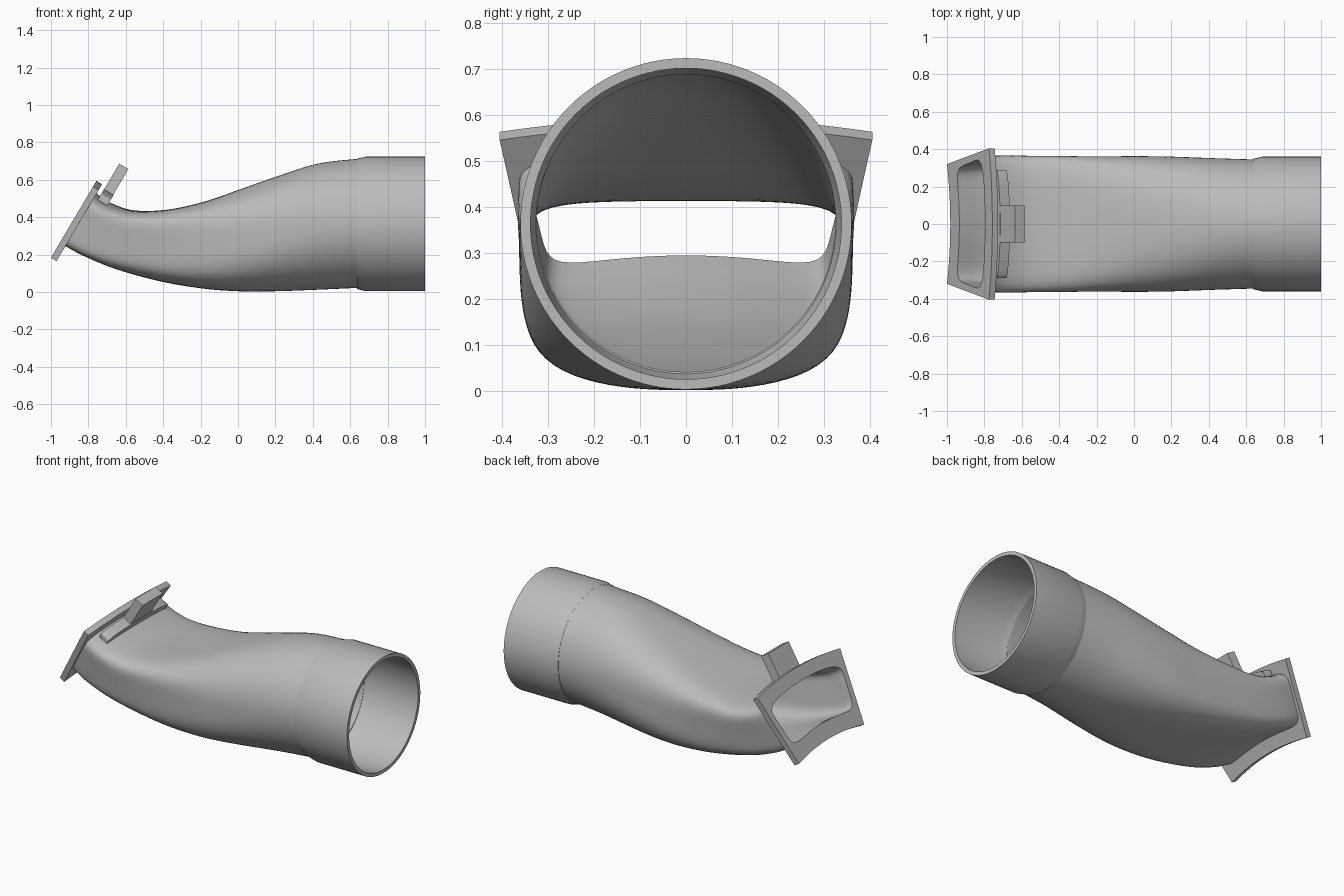
import bpy, bmesh, math
from mathutils import Vector

if "Cube" in bpy.data.objects:
    bpy.data.objects.remove(bpy.data.objects["Cube"])

SIDES = 96
WALL = 0.02
grey = bpy.data.materials.new("plain grey")
grey.use_nodes = True
colour = (0.5, 0.5, 0.5, 1)
grey.diffuse_color = colour
grey.node_tree.nodes["Principled BSDF"].inputs["Base Color"].default_value = colour


def section(bottom, top, width, power, taper=0, bow=0, inset=0, push=0):
    """Ring across y, standing on the line bottom-top in the xz plane."""
    low, high = Vector((bottom[0], 0, bottom[1])), Vector((top[0], 0, top[1]))
    up = (high - low).normalized()
    back = Vector((up.z, 0, -up.x))
    half = (high - low).length / 2 - inset
    ring = []
    for i in range(SIDES):
        a = math.tau * i / SIDES
        c, s = math.cos(a), math.sin(a)
        if power:
            r = (abs(c) ** power + abs(s) ** power) ** (-1 / power)
        else:
            r = 1 / max(abs(c), abs(s))
        c, s = c * r, s * r
        p = (low + high) / 2 + up * (s * half + bow * (1 - c * c)) + back * push
        p.y = (width - inset) * c * (1 + taper * s)
        ring.append(p)
    return ring


def build(name, rings, closed=True):
    """Skin successive rings; closed joins the last to the first, else caps."""
    bm = bmesh.new()
    loops = [[bm.verts.new(p) for p in ring] for ring in rings]
    pairs = list(zip(loops, loops[1:]))
    if closed:
        pairs.append((loops[-1], loops[0]))
    else:
        bm.faces.new(loops[0])
        bm.faces.new(loops[-1])
    for a, b in pairs:
        for i in range(len(a)):
            j = (i + 1) % len(a)
            bm.faces.new((a[i], a[j], b[j], b[i]))
    bmesh.ops.recalc_face_normals(bm, faces=bm.faces)
    mesh = bpy.data.meshes.new(name)
    bm.to_mesh(mesh)
    bm.free()
    mesh.materials.append(grey)
    obj = bpy.data.objects.new(name, mesh)
    bpy.context.collection.objects.link(obj)
    bpy.ops.object.select_all(action="DESELECT")
    obj.select_set(True)
    bpy.context.view_layer.objects.active = obj
    bpy.ops.object.shade_smooth_by_angle(angle=math.radians(30))
    return obj


def spline(rows, steps):
    """Smooth curve through rows of numbers."""
    out = []
    last = len(rows) - 1
    for i in range(last):
        quad = [rows[max(0, min(last, i + k))] for k in (-1, 0, 1, 2)]
        for j in range(steps):
            t = j / steps
            out.append([b + t / 2 * (c - a + t * (2 * a - 5 * b + 4 * c - d
                        + t * (3 * (b - c) + d - a))) for a, b, c, d in zip(*quad)])
    return out + [list(rows[-1])]


# Duct body: bottom x z, top x z, half width, squareness, taper, bow
stations = [
    (-0.932, 0.23, -0.774, 0.496, 0.345, 7, 0.09, 0.035),
    (-0.83, 0.178, -0.69, 0.45, 0.35, 7, 0.08, 0.028),
    (-0.66, 0.115, -0.56, 0.425, 0.353, 6, 0.07, 0.012),
    (-0.43, 0.06, -0.38, 0.44, 0.355, 5, 0.06, 0),
    (-0.2, 0.02, -0.18, 0.483, 0.358, 3.8, 0.04, 0),
    (0, 0.004, 0, 0.545, 0.362, 3, 0.02, 0),
    (0.2, 0.004, 0.2, 0.615, 0.36, 2.5, 0.01, 0),
    (0.42, 0.012, 0.42, 0.685, 0.352, 2.15, 0, 0),
    (0.64, 0.022, 0.64, 0.712, 0.345, 2, 0, 0),
]


def duct_ring(row, inset):
    return section(row[0:2], row[2:4], *row[4:], inset=inset)


path = spline(stations, 6)
build("duct_body", [duct_ring(r, 0) for r in path]
      + [duct_ring(r, WALL) for r in reversed(path)])

# Round collar with a chamfered shoulder
profile = [(0.635, 0.348), (0.685, 0.36), (1, 0.36), (1, 0.338), (0.685, 0.338), (0.635, 0.325)]
build("round_collar", [section((x, 0.364 - r), (x, 0.364 + r), r, 2) for x, r in profile])

# Curved flange plate with an opening matching the duct
THICK = 0.035
plate = ((-0.97, 0.165), (-0.745, 0.546), 0.3625, 0, 0.117, 0.035)
mouth = stations[0]
hole = (mouth[0:2], mouth[2:4], *mouth[4:])
build("flange_plate", [
    section(*plate), section(*plate, push=-THICK),
    section(*hole, inset=WALL, push=-THICK), section(*hole, inset=WALL)])

# Low rounded rib behind the flange
rib = ((-0.757, 0.48), (-0.728, 0.53), 0.29, 5, 0, 0.025)
build("clip_rib", [section(*rib), section(*rib, push=0.06)], closed=False)

# Upright tab on the rib
tab = ((-0.743, 0.503), (-0.635, 0.686), 0.1, 0)
build("clip_tab", [section(*tab), section(*tab, push=0.057)], closed=False)
